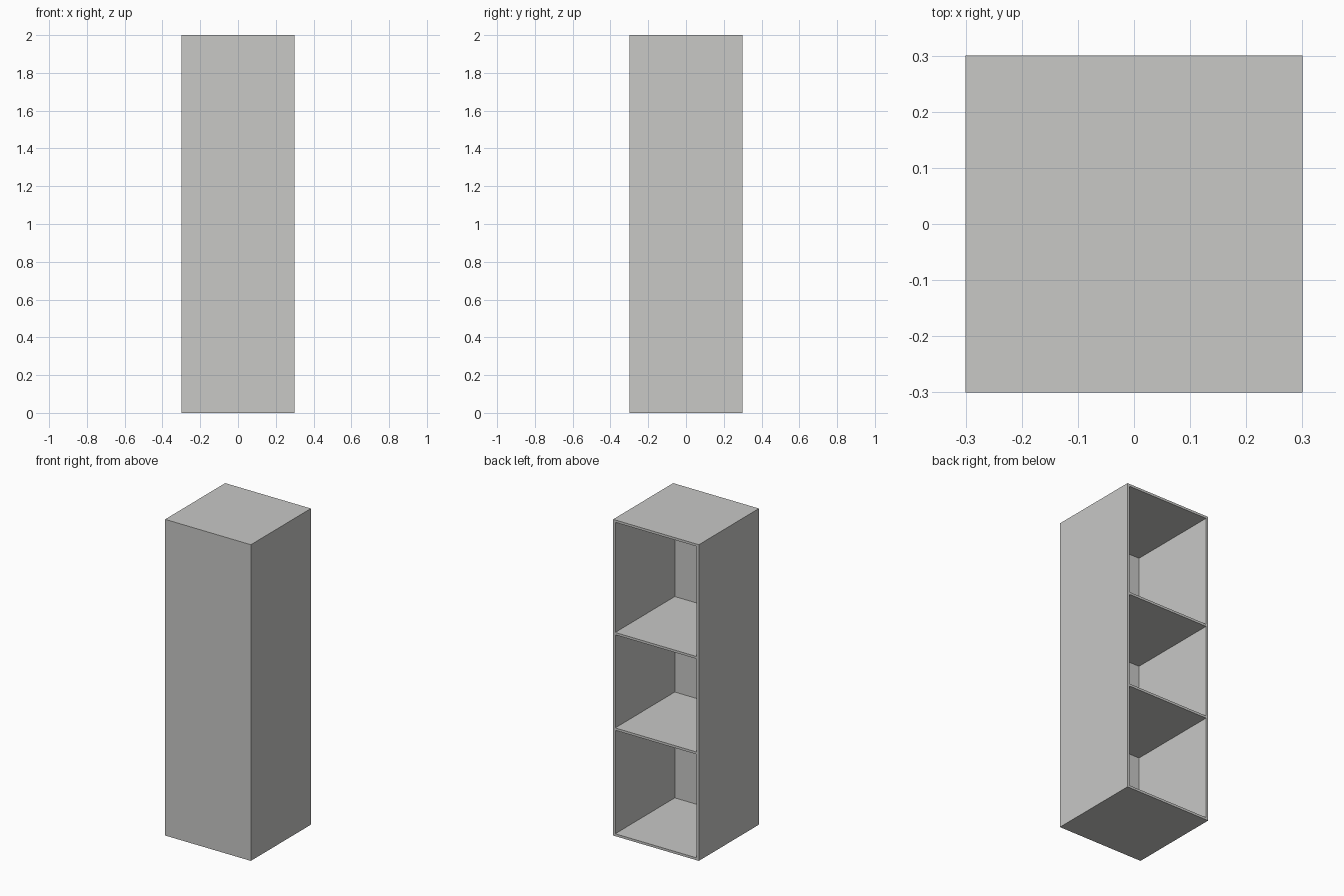
import bpy
import bmesh
from mathutils import Matrix, Vector

if "Cube" in bpy.data.objects:
    bpy.data.objects.remove(bpy.data.objects["Cube"])

W, D, H = 0.6, 0.6, 2.0      # outer size
BOARD = 0.015                # side, top, bottom and shelf thickness
FRONT = 0.005                # thin closed front panel

grey = bpy.data.materials.new("light grey")
grey.diffuse_color = (0.58, 0.58, 0.565, 1.0)
grey.use_nodes = True
grey.node_tree.nodes["Principled BSDF"].inputs["Base Color"].default_value = grey.diffuse_color


def box_bmesh(size, centre):
    bm = bmesh.new()
    bmesh.ops.create_cube(bm, size=1.0, matrix=Matrix.Translation(centre) @ Matrix.Diagonal((*size, 1.0)))
    return bm


def finish(bm, name):
    bm.normal_update()
    mesh = bpy.data.meshes.new(name)
    bm.to_mesh(mesh)
    bm.free()
    mesh.materials.append(grey)
    obj = bpy.data.objects.new(name, mesh)
    bpy.context.collection.objects.link(obj)


# Cabinet body: a box hollowed out from its open back (+y)
bm = box_bmesh((W, D, H), Vector((0, 0, H / 2)))
bm.normal_update()
back = [f for f in bm.faces if f.normal.y > 0.9]
bmesh.ops.inset_individual(bm, faces=back, thickness=BOARD, use_even_offset=True)
walls = bmesh.ops.extrude_discrete_faces(bm, faces=back)["faces"]
bmesh.ops.translate(bm, vec=(0, FRONT - D, 0), verts=list({v for f in walls for v in f.verts}))
finish(bm, "cabinet_body")

# Shelves: flush with the open back, fitted between the sides
for name, z in (("lower_shelf", 0.677), ("upper_shelf", 1.281)):
    bm = box_bmesh((W - 2 * BOARD, D - FRONT, BOARD), Vector((0, FRONT / 2, z)))
    finish(bm, name)
